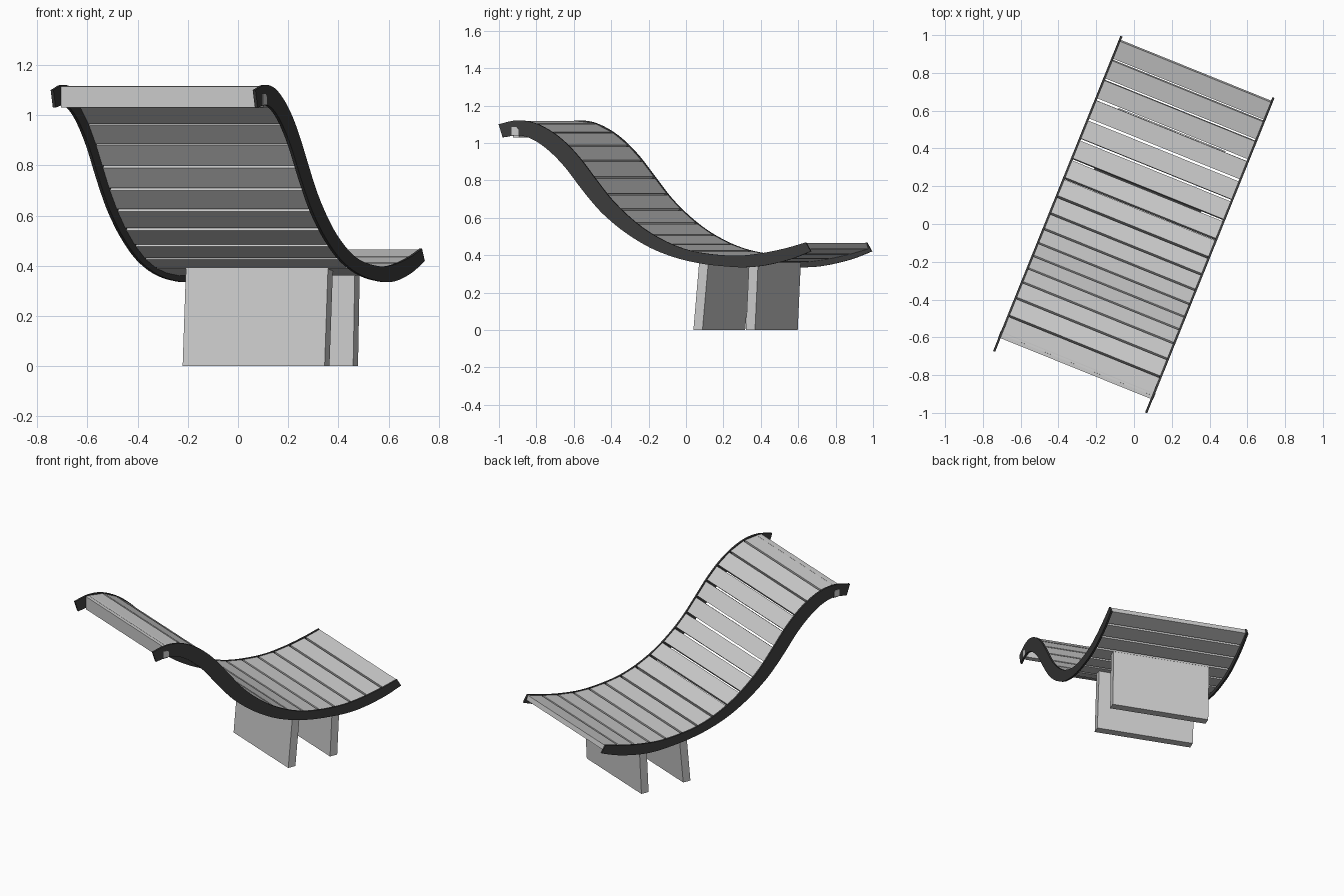
import bpy, bmesh, math
from mathutils import Vector

if "Cube" in bpy.data.objects:
    bpy.data.objects.remove(bpy.data.objects["Cube"])

TURN = math.radians(-22)   # the lounger stands turned on the ground
HALF_WIDTH = 0.44
RAIL = 0.012
INNER = HALF_WIDTH - RAIL


def material(name, value):
    mat = bpy.data.materials.new(name)
    mat.use_nodes = True
    colour = (value, value, value, 1)
    mat.diffuse_color = colour
    mat.node_tree.nodes["Principled BSDF"].inputs["Base Color"].default_value = colour
    return mat


light_grey = material("light grey board", 0.6)
dark_grey = material("dark grey rail", 0.045)


def board(name, outline, x0, x1, mat, smooth=False):
    """Extrude a side outline of (y, z) points across the width from x0 to x1."""
    bm = bmesh.new()
    face = bm.faces.new([bm.verts.new((x0, p[0], p[1])) for p in outline])
    out = bmesh.ops.extrude_face_region(bm, geom=[face])
    moved = [v for v in out["geom"] if isinstance(v, bmesh.types.BMVert)]
    bmesh.ops.translate(bm, verts=moved, vec=(x1 - x0, 0, 0))
    bmesh.ops.recalc_face_normals(bm, faces=bm.faces)
    mesh = bpy.data.meshes.new(name)
    bm.to_mesh(mesh)
    bm.free()
    mesh.materials.append(mat)
    obj = bpy.data.objects.new(name, mesh)
    obj.rotation_euler.z = TURN
    bpy.context.collection.objects.link(obj)
    if smooth:
        bpy.ops.object.select_all(action='DESELECT')
        obj.select_set(True)
        bpy.context.view_layer.objects.active = obj
        bpy.ops.object.shade_smooth_by_angle(angle=math.radians(30))
    return obj


def spline(points, steps=5):
    """Smooth curve through the given points."""
    pts = [Vector(p) for p in points]
    pts = [2 * pts[0] - pts[1]] + pts + [2 * pts[-1] - pts[-2]]
    curve = []
    for a, b, c, d in zip(pts, pts[1:], pts[2:], pts[3:]):
        for i in range(steps):
            t = i / steps
            curve.append(0.5 * (2 * b + (c - a) * t + (2 * a - 5 * b + 4 * c - d) * t ** 2
                                + (3 * b - a - 3 * c + d) * t ** 3))
    return curve + [pts[-2]]


# Upper and lower edges of the wavy side rails
upper = spline([(-.903, 1.10), (-.805, 1.12), (-.707, 1.11), (-.609, 1.067), (-.522, 1.005),
                (-.436, .92), (-.338, .80), (-.251, .697), (-.147, .602), (-.032, .521),
                (.112, .452), (.257, .414), (.45, .397), (.603, .409), (.747, .436), (.868, .468)])
lower = spline([(-.88, 1.03), (-.782, 1.04), (-.695, 1.013), (-.609, .955), (-.522, .872),
                (-.436, .767), (-.366, .686), (-.292, .612), (-.176, .523), (-.032, .441),
                (.112, .388), (.257, .356), (.401, .34), (.516, .335), (.631, .345),
                (.776, .377), (.897, .42)])
for side, sign in (("left", 1), ("right", -1)):
    board(side + "_rail", upper + lower[::-1], sign * INNER, sign * HALF_WIDTH, dark_grey, True)
    # Exposed end of the nosing board
    end = [(-.827, 1.04), (-.827, 1.085), (-.8, 1.085), (-.788, 1.075), (-.788, 1.04)]
    board(side + "_nosing_end", end, sign * HALF_WIDTH, sign * (HALF_WIDTH + .002), light_grey)

# Cross slats spaced evenly along the curve
SLATS, GAP, THICK, SUNK = 17, 0.012, 0.032, 0.004
path = [p for p in upper if p.x > -.82]
lengths = [0]
for a, b in zip(path, path[1:]):
    lengths.append(lengths[-1] + (b - a).length)


def along(distance):
    """Point on the curve at a given distance from its start."""
    for i in range(1, len(path)):
        if distance <= lengths[i] or i == len(path) - 1:
            t = (distance - lengths[i - 1]) / (lengths[i] - lengths[i - 1])
            return path[i - 1].lerp(path[i], t)


pitch = (lengths[-1] + GAP) / SLATS
for n in range(SLATS):
    a, b = along(n * pitch), along((n + 1) * pitch - GAP)
    run = (b - a).normalized()
    down = Vector((run.y, -run.x))
    outline = [a + down * SUNK, b + down * SUNK,
               b + down * (SUNK + THICK), a + down * (SUNK + THICK)]
    board(f"slat_{n + 1}", outline, -INNER, INNER, light_grey)

# Upright nosing board closing the high end
board("nosing_board", [(-.825, 1.03), (-.825, 1.115), (-.79, 1.115), (-.79, 1.03)],
      -INNER, INNER, light_grey)

# Two leaning panel legs
for name, foot, lean, height in (("front_leg", .166, .037, .405), ("back_leg", .469, .018, .37)):
    outline = [(foot, 0), (foot + .052, 0), (foot + .052 + lean, height - .01), (foot + lean, height)]
    board(name, outline, -.305, .305, light_grey)
